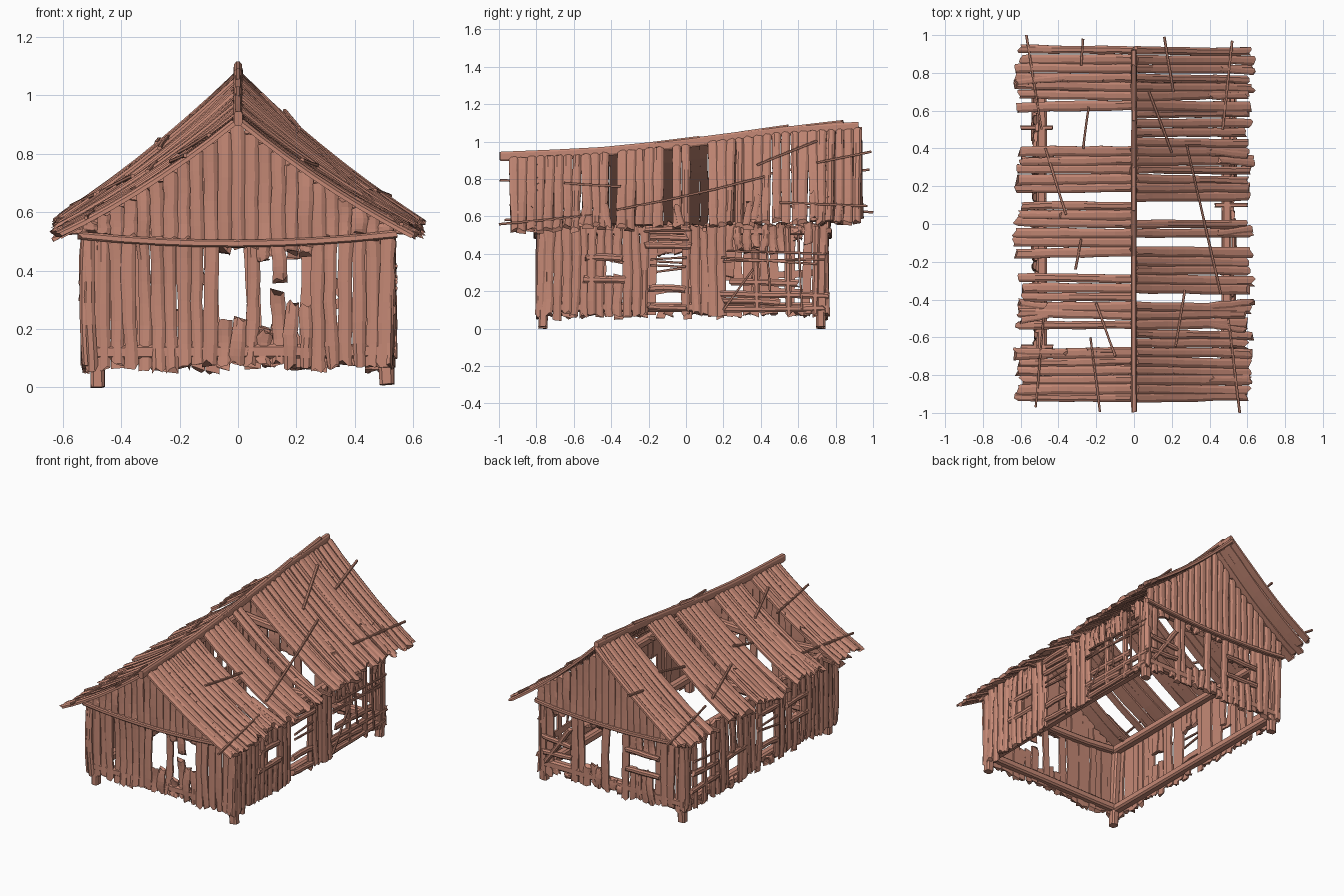
import bpy, bmesh, random
from mathutils import Vector

if "Cube" in bpy.data.objects:
    bpy.data.objects.remove(bpy.data.objects["Cube"])

random.seed(7)
R = random.uniform
wood = bpy.data.materials.new("wood")
wood.diffuse_color = (0.56, 0.25, 0.18, 1)
wood.use_nodes = True
wood.node_tree.nodes["Principled BSDF"].inputs["Base Color"].default_value = wood.diffuse_color
X, Y, Z = Vector((1, 0, 0)), Vector((0, 1, 0)), Vector((0, 0, 1))
BOARD = [(-.5, -.5), (.5, -.5), (.5, .1), (.22, .5), (-.22, .5), (-.5, .1)]
BEAM = [(-.5, -.3), (-.3, -.5), (.3, -.5), (.5, -.3), (.5, .3), (.3, .5), (-.3, .5), (-.5, .3)]


def sweep(bm, path, normal, w, t, section=BOARD, rag=0.0, jit=0.0):
    """Sweep a section along a path; rag gives torn ends, jit wobbles the edges."""
    path = [Vector(p) for p in path]
    along = (path[-1] - path[0]).normalized()
    side = along.cross(normal).normalized()
    up = side.cross(along)
    rings = []
    for i, p in enumerate(path):
        end = -1 if i == 0 else (1 if i == len(path) - 1 else 0)
        ww, off = w * (1 + R(-jit, jit)), side * w * R(-jit, jit) * .4
        rings.append([bm.verts.new(p + off + side * a * ww + up * b * t
                                   + along * end * R(-rag, rag)) for a, b in section])
    n = len(section)
    for r0, r1 in zip(rings, rings[1:]):
        for k in range(n):
            bm.faces.new((r0[k], r0[(k + 1) % n], r1[(k + 1) % n], r1[k]))
    bm.faces.new(rings[0][::-1])
    bm.faces.new(rings[-1])


def line(a, b, n=5, bow=Vector()):
    a, b = Vector(a), Vector(b)
    return [a.lerp(b, i / n) + bow * (4 * (i / n) * (1 - i / n)) for i in range(n + 1)]


def finish(bm, name):
    bmesh.ops.recalc_face_normals(bm, faces=bm.faces)
    me = bpy.data.meshes.new(name)
    bm.to_mesh(me)
    bm.free()
    me.materials.append(wood)
    ob = bpy.data.objects.new(name, me)
    bpy.context.collection.objects.link(ob)
    return ob


def ridge(y):
    pts = [(-1.1, .91), (-.5, .935), (0, .985), (.5, 1.05), (1.1, 1.085)]
    for (a, za), (b, zb) in zip(pts, pts[1:]):
        if y <= b:
            return za + (zb - za) * (y - a) / (b - a)
    return pts[-1][1]


def roof_z(x, y):
    t = abs(x) / .62
    return ridge(y) * (1 - t) + (.54 + .03 * y) * t - .1 * t * (1 - t)


# timber frame: corner posts, sills and wall plates
bm = bmesh.new()
for sx in (-1, 1):
    for y in (-.765, .72):
        sweep(bm, line((.015 + sx * .495, y, 0 if sx < 0 else .01), (sx * .5, y + .01, .54), 4, X * sx * R(-.01, .01)),
              Y, .05, .05, BEAM, .003, .08)
finish(bm, "corner_posts")
bm = bmesh.new()
for s in (-1, 1):
    for z in (.115, .525):
        sweep(bm, line((s * .49, -.77, z), (s * .49, .74, z)), Z, .055, .05, BEAM, .01, .06)
for y in (-.765, .725):
    sweep(bm, line((-.51, y, .12), (.51, y, .125)), Z, .05, .05, BEAM, .01, .06)
    sweep(bm, line((-.5, y, .53), (.5, y, .53), 8, Z * -.03), Z, .045, .045, BEAM, .01, .06)
for y in (-.80, .765):
    sweep(bm, line((-.54, y, .52), (.54, y, .525), 8, Z * -.03), Z, .03, .026, BEAM, .01, .08)
finish(bm, "sills_and_wall_plates")


def wall(name, at, normal, u0, u1, openings, top):
    """Row of upright boards, broken where an opening (u, u, z, z) crosses."""
    bm = bmesh.new()
    n = round((u1 - u0) / .046)
    step = (u1 - u0) / n
    for i in range(n):
        u = u0 + (i + .5) * step
        parts = [(R(.055, .085), top + R(-.01, .012))]
        for a, b, za, zb in openings:
            if a <= u <= b:
                new = []
                for z0, z1 in parts:
                    new += [(z0, za + R(-.02, .02)), (zb + R(-.015, .015), z1)]
                parts = [p for p in new if p[1] - p[0] > .03]
        lean, bow, out = R(-.008, .008), R(-.007, .007), R(-.005, .006)
        for z0, z1 in parts:
            p0, p1 = Vector(at(u - lean)) + Z * z0, Vector(at(u + lean)) + Z * z1
            sweep(bm, line(p0 + normal * out, p1 + normal * out, 6, normal * R(-.012, .012) + Z.cross(normal) * bow),
                  normal, step * R(.92, 1.12), .02, BOARD, .014, .11)
    return finish(bm, name)


wall("front_wall_boards", lambda u: (u, -.785, 0), -Y, -.53, .53,
     [(-.05, .0, .22, .47), (.09, .13, .17, .42), (.13, .17, .34, .38), (.17, .235, .27, .47),
      (.235, .275, .15, .24), (-.32, -.29, .25, .34)], .51)
wall("back_wall_boards", lambda u: (u, .745, 0), Y, -.53, .53,
     [(.32, .46, .1, .47), (-.05, .01, .14, .47), (.09, .2, .2, .45), (-.3, -.13, .26, .36)], .51)
wall("right_wall_boards", lambda u: (.52, u, 0), X, -.8, .765,
     [(-.43, -.34, .275, .365), (-.2, -.01, .02, .56), (.2, .55, .02, .42), (.55, .63, .02, .53),
      (.64, .69, .1, .45)], .555)
wall("left_wall_boards", lambda u: (-.52, u, 0), -X, -.8, .765,
     [(-.44, -.34, .27, .37), (-.15, -.01, .1, .4), (.2, .29, .12, .26), (.48, .64, .1, .48)], .555)

# gable boards up to the roof slope
for name, y, nrm in (("front_gable", -.795, -Y), ("back_gable", .76, Y)):
    bm = bmesh.new()
    for i in range(23):
        x = -.506 + i * .046
        top = roof_z(x, y) - .012
        z0 = .49 + .12 * x * x + R(-.01, .015)
        if top - z0 > .03:
            sweep(bm, line((x, y, z0), (x + R(-.005, .005), y, top), 5, nrm * R(-.008, .008)),
                  nrm, .046 * R(.98, 1.14), .02, BOARD, .012, .1)
    finish(bm, name + "_boards")

# side wall patch boards (y, z to y, z) and thin lattice sticks
patches = {
    1: [(-.22, .53, .02, .535), (-.2, .49, .01, .485), (-.22, .445, .02, .44), (-.2, .215, .0, .21),
        (-.2, .12, .01, .11), (-.55, .265, -.33, .262), (-.54, .38, -.34, .375), (.19, .185, .76, .175),
        (.2, .105, .74, .11), (.2, .15, .5, .14), (.24, .25, .6, .24), (.55, .08, .54, .54),
        (.69, .08, .7, .54), (.38, .1, .37, .42)],
    -1: [(-.18, .42, .03, .425), (-.18, .2, .02, .21), (-.5, .26, -.3, .265), (-.5, .38, -.28, .38),
         (.15, .275, .35, .27), (.42, .2, .7, .19), (.44, .29, .68, .3), (.56, .08, .57, .52)]}
sticks = {1: [(.2, .36, .74, .37), (.19, .38, .7, .345), (.22, .415, .75, .40), (.2, .1, .36, .32),
              (.45, .2, .43, .44), (.62, .1, .6, .5), (-.19, .37, .0, .38), (-.19, .34, .0, .33)],
          -1: [(-.18, .3, .03, .33), (-.16, .36, .02, .35), (.44, .36, .68, .38)]}
for s, nm in ((1, "right"), (-1, "left")):
    bm = bmesh.new()
    for a, za, b, zb in patches[s]:
        sweep(bm, line((s * .53, a, za), (s * .53, b, zb), 5, Z * R(-.006, .006)), X * s, .036, .02, BOARD, .012, .12)
    for a, za, b, zb in sticks[s]:
        sweep(bm, line((s * .54, a, za), (s * .535, b, zb), 4), X * s, .012, .012, BEAM, .004, .15)
    finish(bm, nm + "_wall_patches")

# cross rails in the broken back wall
bm = bmesh.new()
for a, za, b, zb in [(.5, .3, .29, .28), (.5, .2, .29, .21), (.48, .14, .3, .4), (-.1, .25, -.34, .255),
                     (-.1, .375, -.33, .37)]:
    sweep(bm, line((a, .755, za), (b, .755, zb), 5), Y, .032, .02, BOARD, .01, .12)
finish(bm, "back_wall_rails")

# roof boards, left out where the roof has holes
gaps = {1: [(.03, .1), (-.11, -.05), (-.235, -.2), (-.42, -.36)],
        -1: [(.41, .6), (.13, .19), (-.25, -.18), (-.67, -.58)]}
stubs = {1: [], -1: [(-.67, .25, .02)]}
for s, nm in ((1, "right"), (-1, "left")):
    bm = bmesh.new()
    for i in range(39):
        y = -.92 + i * .0484
        if any(a < y < b for a, b in gaps[s]):
            continue
        x0, x1 = .005, .615 + R(-.025, .015)
        lift, skew, bend = R(-.006, .012), R(-.014, .014), R(-.01, .014)
        path = []
        for k in range(8):
            t = k / 7
            x = x0 + (x1 - x0) * t
            path.append((s * x, y + skew * t + 4 * bend * t * (1 - t) * (t - .3), roof_z(x, y) + lift * t))
        sweep(bm, path, Vector((s * .5, 0, .85)), .05 * R(.86, 1.14), .022, BOARD, .018, .08)
        # short torn shakes near the eaves
        if R(0, 1) < .3:
            a = R(.36, .48)
            sweep(bm, line((s * a, y, roof_z(a, y) + .014), (s * x1, y + R(-.03, .03), roof_z(x1, y) + .014), 4),
                  Vector((s * .5, 0, .85)), .035, .012, BOARD, .02, .15)
    for y, a, b in stubs[s]:
        sweep(bm, line((s * a, y, roof_z(a, y)), (s * b, y, roof_z(b, y)), 4), Vector((s * .5, 0, .85)), .035, .02,
              BOARD, .02, .1)
    finish(bm, nm + "_roof_boards")

# ridge beam following the swayed roof line
bm = bmesh.new()
sweep(bm, [(0, y, ridge(y) + .006) for y in (-.995, -.7, -.45, -.2, 0, .2, .4, .6, .8, .92)], Z, .03, .05, BEAM, .004, .1)
for y, h in ((-.05, .01), (.42, .012), (.72, .02)):
    sweep(bm, [(0, y - .12, ridge(y - .12) + .022), (0, y + .12, ridge(y + .12) + .016 + h)], Z, .026, .02, BOARD, .01)
finish(bm, "ridge_beam")

# loose sticks lying on the roof
bm = bmesh.new()
for x0, y0, x1, y1 in [(-.57, 1, -.49, .5), (-.27, .98, -.28, .84), (-.24, .62, -.27, .4), (-.47, .4, -.36, .05),
                       (-.28, -.08, -.31, -.24), (-.52, -.97, -.48, -.5), (-.18, -.995, -.23, -.6), (-.2, -.42, -.1, -.7),
                       (.16, .99, .21, .7), (.52, .97, .47, .5), (.08, .7, .2, .38), (.28, .42, .46, -.37),
                       (.27, -.35, .22, -.65), (.5, -.5, .56, -1)]:
    path = [(x0 + (x1 - x0) * t, y0 + (y1 - y0) * t) for t in (0, .33, .67, 1)]
    sweep(bm, [(x, y, roof_z(x, y) + .018) for x, y in path], Z, .013, .013, BEAM, 0, .15)
# eave pegs
for s, y in ((-1, -.65), (-1, .51), (1, -.3), (1, .1)):
    sweep(bm, line((s * .43, y, .545), (s * .6, y, .53), 2), Z, .022, .02, BEAM, .005, .1)
finish(bm, "roof_sticks")
